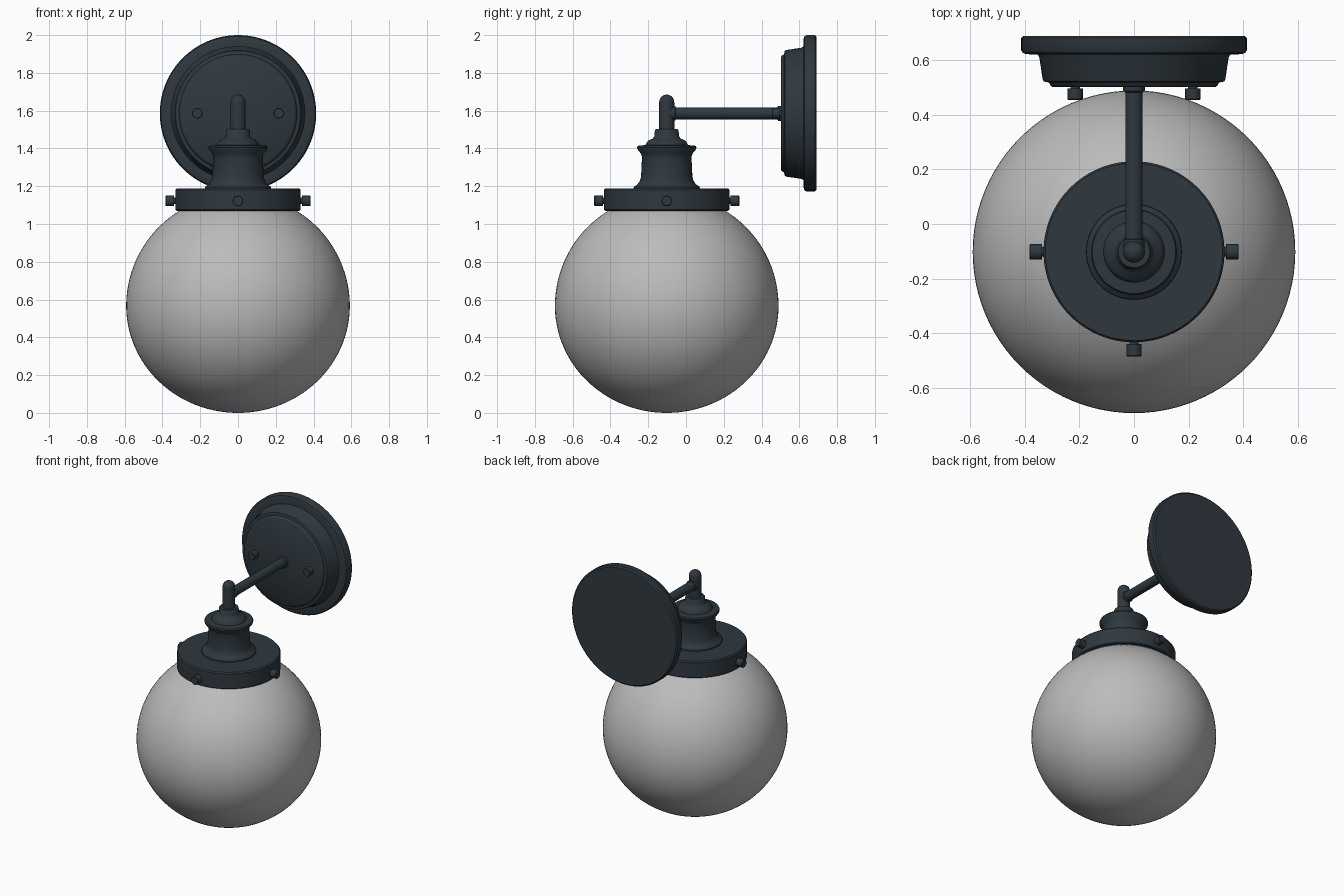
import bpy, math
from mathutils import Matrix, Vector

if "Cube" in bpy.data.objects:
    bpy.data.objects.remove(bpy.data.objects["Cube"])

AX = -0.102      # y of the lamp's vertical axis
PZ = 1.586       # height of arm and wall plate


def material(name, rgb):
    m = bpy.data.materials.new(name)
    m.diffuse_color = (*rgb, 1)
    m.use_nodes = True
    m.node_tree.nodes["Principled BSDF"].inputs["Base Color"].default_value = m.diffuse_color
    return m


metal = material("dark slate metal", (0.028, 0.040, 0.050))
glass = material("frosted grey glass", (0.50, 0.50, 0.50))


def lathe(name, profile, origin, axis, mat, n=64, angle=35):
    """Spin (radius, distance) points around an axis through origin."""
    rot = Vector((0, 0, 1)).rotation_difference(Vector(axis)).to_matrix().to_4x4()
    mtx = Matrix.Translation(origin) @ rot
    verts, faces, rings = [], [], []
    for r, h in profile:
        start = len(verts)
        count = 1 if r < 1e-6 else n
        for i in range(count):
            a = 2 * math.pi * i / n
            verts.append(mtx @ Vector((r * math.cos(a), r * math.sin(a), h)))
        rings.append([start + (i % count) for i in range(n)])
    for lo, hi in zip(rings, rings[1:]):
        for i in range(n):
            j = (i + 1) % n
            f = list(dict.fromkeys((lo[i], lo[j], hi[j], hi[i])))
            if len(f) > 2:
                faces.append(f)
    me = bpy.data.meshes.new(name)
    me.from_pydata(verts, [], faces)
    me.materials.append(mat)
    ob = bpy.data.objects.new(name, me)
    bpy.context.collection.objects.link(ob)
    bpy.ops.object.select_all(action='DESELECT')
    ob.select_set(True)
    bpy.context.view_layer.objects.active = ob
    bpy.ops.object.shade_smooth_by_angle(angle=math.radians(angle))
    return ob


UP, FRONT = (0, 0, 1), (0, -1, 0)

# Glass globe, closed where it enters the collar
R, ZC = 0.592, 0.566
globe = []
top = math.radians(62)
for i in range(49):
    t = -math.pi / 2 + (top + math.pi / 2) * i / 48
    vertical = ZC if t < 0 else R
    globe.append((max(R * math.cos(t), 0), ZC + vertical * math.sin(t)))
globe[0] = (0, 0)
globe.append((0, globe[-1][1]))
lathe("glass_globe", globe, (0, AX, 0), UP, glass, 96)

# Collar ring holding the globe
lathe("globe_collar", [(0, 1.075), (0.31, 1.075), (0.325, 1.07), (0.332, 1.076),
                       (0.332, 1.18), (0.325, 1.188), (0, 1.188)],
      (0, AX, 0), UP, metal, 96)

# Thumb screws around the collar
for k, d in enumerate([(1, 0, 0), (-1, 0, 0), (0, -1, 0), (0, 1, 0)]):
    lathe(f"collar_screw_{k + 1}", [(0, 0.3), (0.017, 0.3), (0.017, 0.338), (0.028, 0.338),
                                    (0.028, 0.381), (0.025, 0.384), (0, 0.384)],
          (0, AX, 1.122), d, metal, 24)

# Stepped socket cup with flared rim
lathe("socket_cup", [(0, 1.185), (0.176, 1.185), (0.174, 1.197), (0.155, 1.21), (0.142, 1.228),
                     (0.136, 1.25), (0.131, 1.355), (0.136, 1.372), (0.155, 1.395),
                     (0.157, 1.405), (0.153, 1.414), (0.112, 1.418), (0.107, 1.43),
                     (0.098, 1.442), (0.075, 1.452), (0.065, 1.465), (0.063, 1.495),
                     (0.058, 1.502), (0, 1.502)], (0, AX, 0), UP, metal)

# Upright stem with domed top
stem = [(0, 1.49), (0.040, 1.49)]
stem += [(0.040 * math.cos(t), 1.645 + 0.040 * math.sin(t))
         for t in [math.pi / 2 * i / 8 for i in range(8)]] + [(0, 1.685)]
lathe("stem", stem, (0, AX, 0), UP, metal, 32)

# Horizontal arm with a ferrule at each end
lathe("arm", [(0, 0), (0.038, 0), (0.038, 0.045), (0.032, 0.047), (0.032, 0.585),
              (0.040, 0.59), (0.040, 0.63), (0, 0.63)], (0, AX, PZ), (0, 1, 0), metal, 32)

# Round wall plate: wide flange plus stepped dome
lathe("wall_plate", [(0, 0), (0.405, 0), (0.414, 0.008), (0.414, 0.052), (0.408, 0.062),
                     (0.395, 0.067), (0.354, 0.068), (0.347, 0.08), (0.335, 0.16),
                     (0.331, 0.167), (0.312, 0.171), (0.306, 0.183), (0.300, 0.187),
                     (0, 0.187)], (0, 0.69, PZ), FRONT, metal, 96)

# Mounting screws on the plate
for side, x in (("left", -0.216), ("right", 0.216)):
    lathe(f"plate_screw_{side}", [(0, 0), (0.017, 0), (0.017, 0.028), (0.028, 0.028),
                                  (0.028, 0.068), (0.025, 0.071), (0, 0.071)],
          (x, 0.526, PZ), FRONT, metal, 24)
